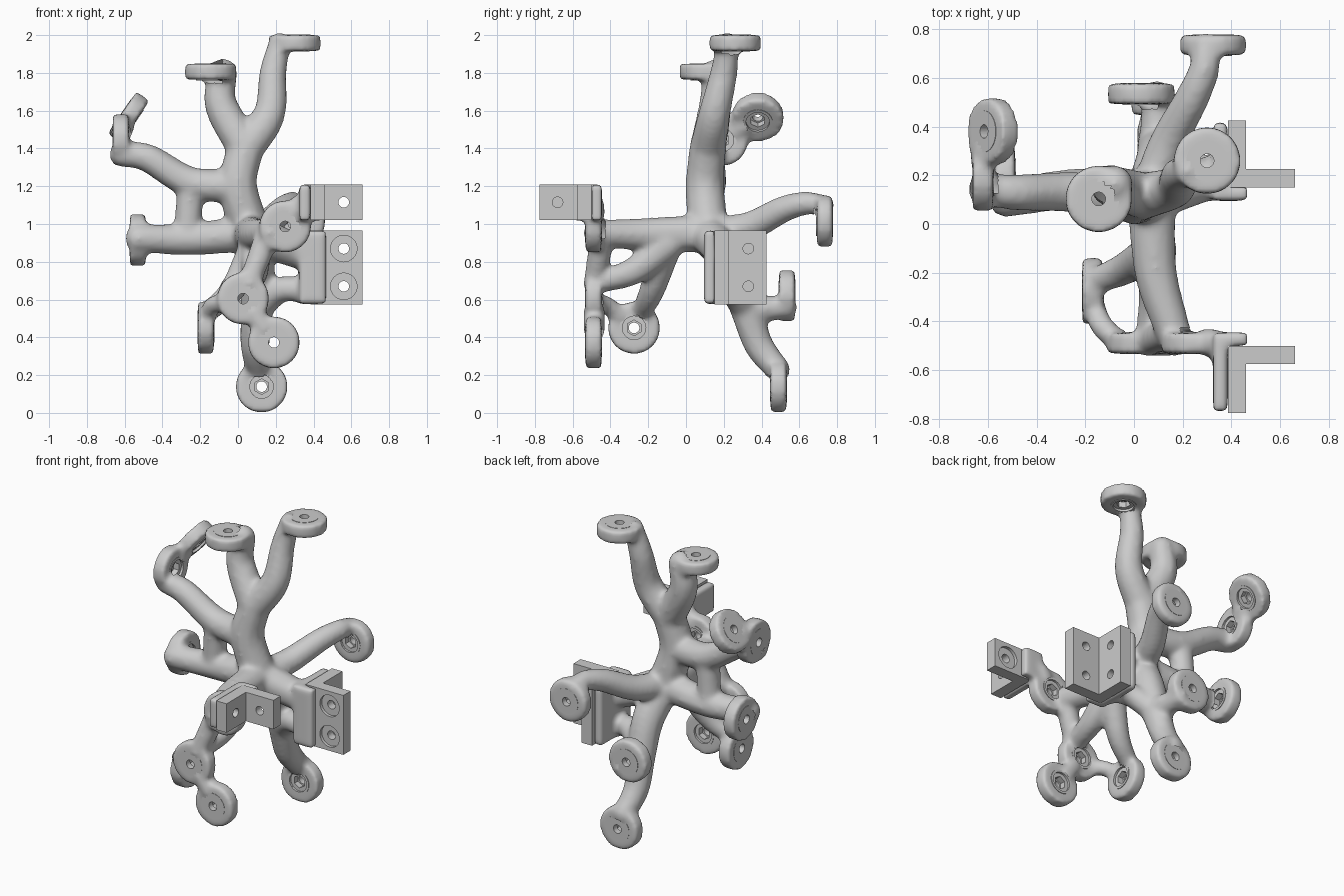
import bpy, bmesh, math
from mathutils import Vector, Matrix

if "Cube" in bpy.data.objects:
    bpy.data.objects.remove(bpy.data.objects["Cube"])

R = .132  # bolt pad radius
X, Y, Z = Vector((1, 0, 0)), Vector((0, 1, 0)), Vector((0, 0, 1))

# bolt pads: centre and outward axis
PADS = {
    "top_right": ((.30, .26, 1.958), Z), "top_left": ((-.145, .103, 1.806), Z),
    "left_tip": ((-.58, .38, 1.565), .57 * Z - .82 * X), "left_elbow": ((-.62, .19, 1.445), -X),
    "left_low": ((-.53, .19, .915), -X), "front_high": ((.25, -.49, .987), -Y),
    "front_mid": ((.027, -.49, .605), -Y), "front_low": ((.19, -.49, .373), -Y),
    "front_side": ((-.17, -.275, .45), -X), "back_hook": ((.325, .735, 1.015), Y),
    "back_side": ((.03, .535, .62), Y), "back_foot": ((.125, .49, .139), Y),
}


def finish(bm, name):
    bmesh.ops.recalc_face_normals(bm, faces=bm.faces)
    me = bpy.data.meshes.new(name)
    bm.to_mesh(me)
    bm.free()
    ob = bpy.data.objects.new(name, me)
    bpy.context.collection.objects.link(ob)
    return ob


def frame(centre, axis):
    q = Vector(axis).normalized().to_track_quat('Z', 'Y')
    return Matrix.Translation(centre) @ q.to_matrix().to_4x4()


def cylinder(bm, m, r, z0, z1, seg=40):
    bmesh.ops.create_cone(bm, cap_ends=True, segments=seg, radius1=r, radius2=r, depth=z1 - z0,
                          matrix=m @ Matrix.Translation((0, 0, (z0 + z1) / 2)))


def box(bm, a, b):
    a, b = Vector(a), Vector(b)
    size = [abs(v) for v in b - a]
    bmesh.ops.create_cube(bm, size=1, matrix=Matrix.Translation((a + b) / 2)
                          @ Matrix.Diagonal((*size, 1)))


def ring(bm, m, r_out, r_in, z0, z1, hexagon=False, n=36):
    loops = []
    for r, z, inner in ((r_out, z0, 0), (r_out, z1, 0), (r_in, z1, 1), (r_in, z0, 1)):
        vs = []
        for i in range(n):
            a = 2 * math.pi * i / n
            k = r
            if inner and hexagon:
                k = r / math.cos((a + math.pi / 6) % (math.pi / 3) - math.pi / 6)
            vs.append(bm.verts.new(m @ Vector((k * math.cos(a), k * math.sin(a), z))))
        loops.append(vs)
    for j in range(4):
        p, q = loops[j], loops[(j + 1) % 4]
        for i in range(n):
            bm.faces.new((p[i], p[(i + 1) % n], q[(i + 1) % n], q[i]))


def rim(pad, toward):
    """Point just inside a pad's rim on the side facing another point."""
    c, ax = Vector(PADS[pad][0]), PADS[pad][1].normalized()
    d = toward - c
    return c + (d - ax * d.dot(ax)).normalized() * .09 - ax * .005


def limb(r0, r1, *stops):
    """Tapered tube of spheres through points; a pad name stands for its rim."""
    where = [Vector(PADS[s][0] if isinstance(s, str) else s) for s in stops]
    p = list(where)
    for i, j in ((0, 1), (-1, -2)):
        if isinstance(stops[i], str):
            p[i] = rim(stops[i], where[j])
    p = [2 * p[0] - p[1]] + p + [2 * p[-1] - p[-2]]
    spans = len(p) - 3
    for k in range(spans):
        a, b, c, d = p[k:k + 4]
        n = max(2, math.ceil((c - b).length / .025))
        for i in range(n + 1):
            t = i / n
            v = .5 * (2 * b + (c - a) * t + (2 * a - 5 * b + 4 * c - d) * t * t
                      + (3 * b - a - 3 * c + d) * t ** 3)
            bmesh.ops.create_icosphere(body_bm, subdivisions=2,
                                       radius=r0 + (r1 - r0) * (k + t) / spans,
                                       matrix=Matrix.Translation(v))


def bracket(name, y, s, z0, z1, levels):
    """Angle bracket with its corner at (x, y), plus the body's seat behind it."""
    x, t, w = .385, .075, .275
    box(body_bm, (x - .06, y - s * .05, z0), (x, y + s * .268, z1))
    box(body_bm, (x - .06, y - s * .055, z0), (x + .08, y, z1))
    bm = bmesh.new()
    L = ((0, 0), (w, 0), (w, t), (t, t), (t, w), (0, w))
    lo, hi = [[bm.verts.new((x + a, y + s * b, z)) for a, b in L] for z in (z0, z1)]
    bm.faces.new(lo)
    bm.faces.new(hi)
    for i in range(6):
        j = (i + 1) % 6
        bm.faces.new((lo[i], lo[j], hi[j], hi[i]))
    ob = finish(bm, name)
    # bolt holes first, then shallow counterbores
    drill, bore = bmesh.new(), bmesh.new()
    for z in levels:
        m = frame((.56, y, z), s * Y)
        cylinder(bore, m, .07, -.02, .02)
        cylinder(drill, m, .028, -.03, .1, 24)
        cylinder(drill, frame((x, y + s * .18, z), X), .028, -.03, .1, 24)
    for bm, part in ((drill, "_drill"), (bore, "_counterbore")):
        c = finish(bm, name + part)
        c.hide_render = True
        c.display_type = 'WIRE'
        b = ob.modifiers.new(part, 'BOOLEAN')
        b.object = c
        b.solver = 'EXACT'


body_bm = bmesh.new()

# junctions shared by several limbs
hub, column, fork = (.07, .12, .95), (.0, .1, 1.2), (.04, .115, 1.4)
elbow, low = (-.25, .13, 1.22), (-.27, .14, .92)
hip, wrist, knee = (.09, -.1, .89), (.16, -.44, .95), (.1, .32, .55)

# upright column and its two tips
limb(.11, .1, hub, column, fork)
limb(.1, .062, fork, (.165, .15, 1.58), (.185, .2, 1.8), "top_right")
limb(.1, .078, fork, (-.09, .155, 1.63), "top_left")
# left arm, its down link and lower stub
limb(.095, .068, column, elbow, (-.48, .13, 1.35), "left_elbow")
limb(.06, .06, "left_elbow", "left_tip")
limb(.075, .075, elbow, low)
limb(.1, .075, hub, low, "left_low")
# front trunk
limb(.105, .075, hub, (.09, -.2, .945), wrist)
limb(.07, .06, wrist, "front_high")
limb(.06, .06, "front_high", (.33, -.49, 1.1))
# front legs and the links between their pads
limb(.09, .06, hip, (.09, -.28, .75), "front_mid")
limb(.085, .055, hip, (-.03, -.18, .65), "front_side")
limb(.05, .05, "front_side", (-.13, -.42, .57), "front_mid")
limb(.06, .06, "front_mid", "front_low")
limb(.07, .06, wrist, "front_mid")
# back hook
limb(.09, .055, hub, (.14, .33, .985), (.24, .52, 1.08), (.29, .64, 1.11), "back_hook")
# back leg and its side stub
limb(.11, .07, hub, (.1, .25, .76), knee, (.09, .385, .36), "back_foot")
limb(.085, .06, knee, "back_side")
# links to the taller bracket
limb(.11, .09, hub, (.35, .2, .84))
limb(.08, .065, knee, (.22, .24, .65), (.36, .2, .65))

# angle brackets and their seats
bracket("tall_angle_bracket", .15, 1, .575, .965, (.67, .87))
bracket("short_angle_bracket", -.5, -1, 1.02, 1.21, (1.115,))

# pads: washers outside, hex sockets inside
insert_bm = bmesh.new()
for centre, axis in PADS.values():
    m = frame(centre, axis)
    cylinder(body_bm, m, R + .005, -.042, .042)
    ring(insert_bm, m, .085, .028, .005, .044)
    ring(insert_bm, m, .078, .062, -.046, .005)
    ring(insert_bm, m, .066, .036, -.032, .005, True)
finish(insert_bm, "bolt_inserts")

# organic body: everything fused and smoothed
body = finish(body_bm, "branching_body")
fuse = body.modifiers.new("fuse", 'REMESH')
fuse.mode = 'VOXEL'
fuse.voxel_size = .015
fuse.use_smooth_shade = True
soften = body.modifiers.new("soften", 'SMOOTH')
soften.factor = .5
soften.iterations = 10

# open the bolt holes; the inserts line them
deps = bpy.context.evaluated_depsgraph_get()
fused = bpy.data.meshes.new_from_object(body.evaluated_get(deps))
body.modifiers.clear()
body.data = fused
bm = bmesh.new()
bm.from_mesh(fused)
for centre, axis in PADS.values():
    inv = frame(centre, axis).inverted()
    inside = []
    for f in bm.faces:
        v = inv @ f.calc_center_median()
        if abs(v.z) < .06 and math.hypot(v.x, v.y) < .068:
            inside.append(f)
    bmesh.ops.delete(bm, geom=inside, context='FACES')
bm.to_mesh(fused)
bm.free()
